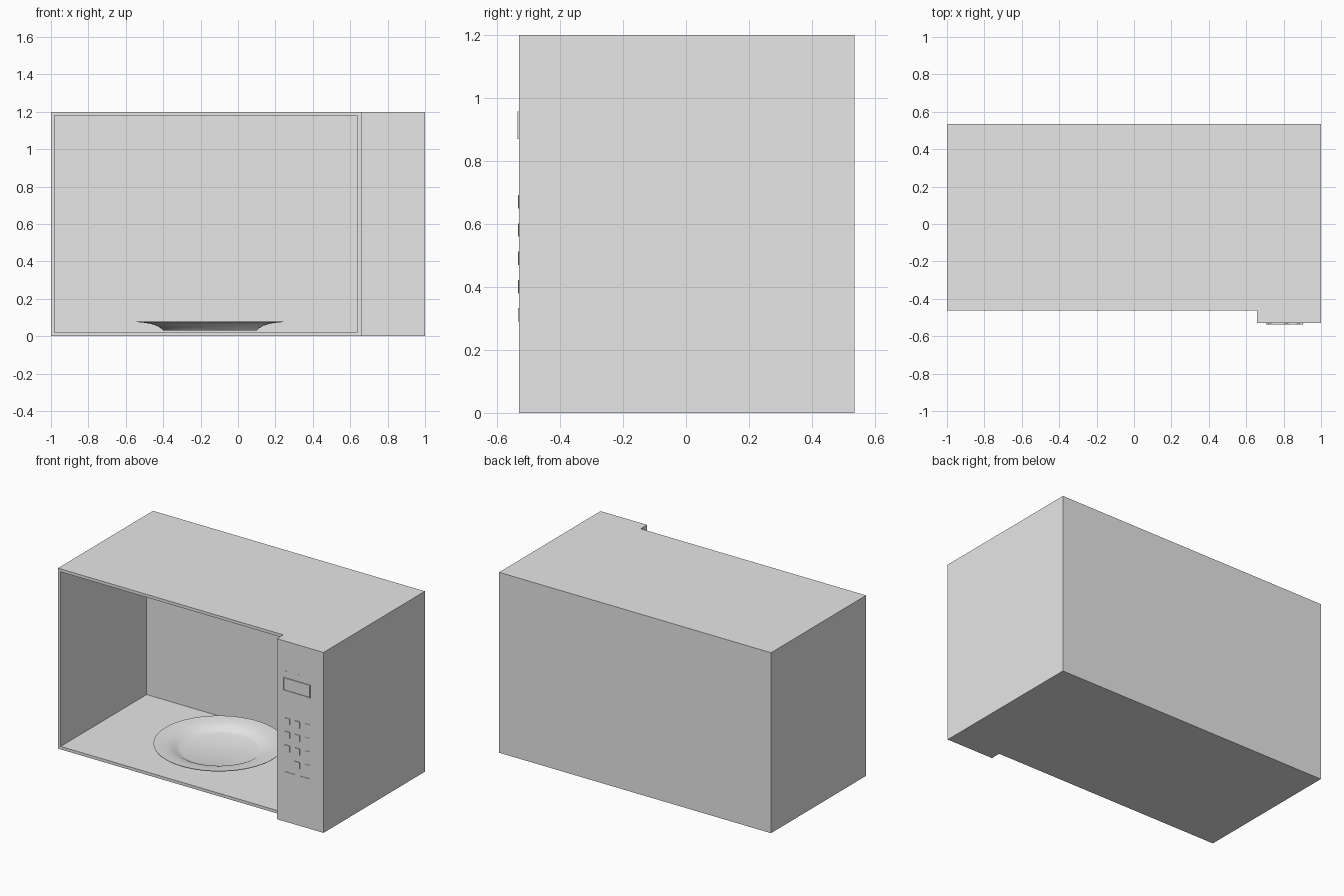
import bpy, bmesh, math

if "Cube" in bpy.data.objects:
    bpy.data.objects.remove(bpy.data.objects["Cube"])

grey = bpy.data.materials.new("light_grey")
grey.diffuse_color = (0.8, 0.8, 0.8, 1)
grey.use_nodes = True
grey.node_tree.nodes["Principled BSDF"].inputs["Base Color"].default_value = grey.diffuse_color

BACK, DOOR, PANEL = 0.535, -0.463, -0.53   # y of the main planes


def finish(name, bm):
    bmesh.ops.recalc_face_normals(bm, faces=bm.faces)
    me = bpy.data.meshes.new(name)
    bm.to_mesh(me)
    bm.free()
    me.materials.append(grey)
    ob = bpy.data.objects.new(name, me)
    bpy.context.collection.objects.link(ob)
    return ob


def plate(name, x0, x1, z0, z1, depth, recess=0):
    """Thin raised plate on the control panel, optionally with a sunken face."""
    bm = bmesh.new()
    bmesh.ops.create_cube(bm, size=1)
    y0, y1 = PANEL - depth, PANEL + 0.002
    for v in bm.verts:
        v.co = (x0 + (v.co.x + 0.5) * (x1 - x0),
                y0 + (v.co.y + 0.5) * (y1 - y0),
                z0 + (v.co.z + 0.5) * (z1 - z0))
    if recess:
        front = min(bm.faces, key=lambda f: f.calc_center_median().y)
        bmesh.ops.inset_individual(bm, faces=[front], thickness=0.008)
        face = bmesh.ops.extrude_discrete_faces(bm, faces=[front])["faces"][0]
        for v in face.verts:
            v.co.y += recess
    return finish(name, bm)


# Casing: stepped plan extruded upwards, with the oven cavity pushed in
bm = bmesh.new()
plan = [(-1, DOOR), (0.657, DOOR), (0.657, PANEL), (1, PANEL), (1, BACK), (-1, BACK)]
base = bm.faces.new([bm.verts.new((x, y, 0)) for x, y in plan])
up = bmesh.ops.extrude_face_region(bm, geom=[base], use_keep_orig=True)
for v in up["geom"]:
    if isinstance(v, bmesh.types.BMVert):
        v.co.z = 1.2
bmesh.ops.recalc_face_normals(bm, faces=bm.faces)
door = next(f for f in bm.faces if all(abs(v.co.y - DOOR) < 1e-4 for v in f.verts))
bmesh.ops.inset_individual(bm, faces=[door], thickness=0.028)
cavity = bmesh.ops.extrude_discrete_faces(bm, faces=[door])["faces"][0]
for v in cavity.verts:
    v.co.y = 0.44
finish("casing", bm)

# Turntable plate: spun profile with a flared rim
profile = [(0, 0.03), (0.25, 0.03), (0.262, 0.042), (0.285, 0.056), (0.32, 0.067),
           (0.36, 0.073), (0.393, 0.076), (0.395, 0.08), (0.36, 0.077),
           (0.315, 0.071), (0.28, 0.061), (0.255, 0.047), (0.23, 0.039), (0, 0.038)]
bm = bmesh.new()
vs = [bm.verts.new((r, 0, z)) for r, z in profile]
es = [bm.edges.new(p) for p in zip(vs, vs[1:])]
bmesh.ops.spin(bm, geom=vs + es, cent=(0, 0, 0), axis=(0, 0, 1),
               angle=2 * math.pi, steps=64)
bmesh.ops.remove_doubles(bm, verts=bm.verts, dist=1e-4)
turntable = finish("turntable_plate", bm)
turntable.location = (-0.15, 0.015, 0)
bpy.context.view_layer.objects.active = turntable
turntable.select_set(True)
bpy.ops.object.shade_smooth_by_angle(angle=math.radians(40))

# Display window
plate("display", 0.705, 0.903, 0.87, 0.957, 0.006, 0.004)

# Indicator marks above the display
for i, x in enumerate((0.715, 0.805, 0.87)):
    plate(f"indicator_{i + 1}", x, x + 0.02, 0.995, 1.003, 0.001)

# Keypad: three rows of three, one key below, and side keys in thin relief
for row in range(4):
    top = 0.692 - row * 0.09
    for col, x in enumerate((0.712, 0.787, 0.862)):
        if row == 3 and col == 0:
            continue
        plate(f"key_{row + 1}_{col + 1}", x, x + 0.04, top - 0.042, top,
              0.004 if col < 2 else 0.002)

# Wide start and stop keys
for name, x in (("stop_key", 0.712), ("start_key", 0.825)):
    plate(name, x, x + 0.08, 0.29, 0.333, 0.003)
